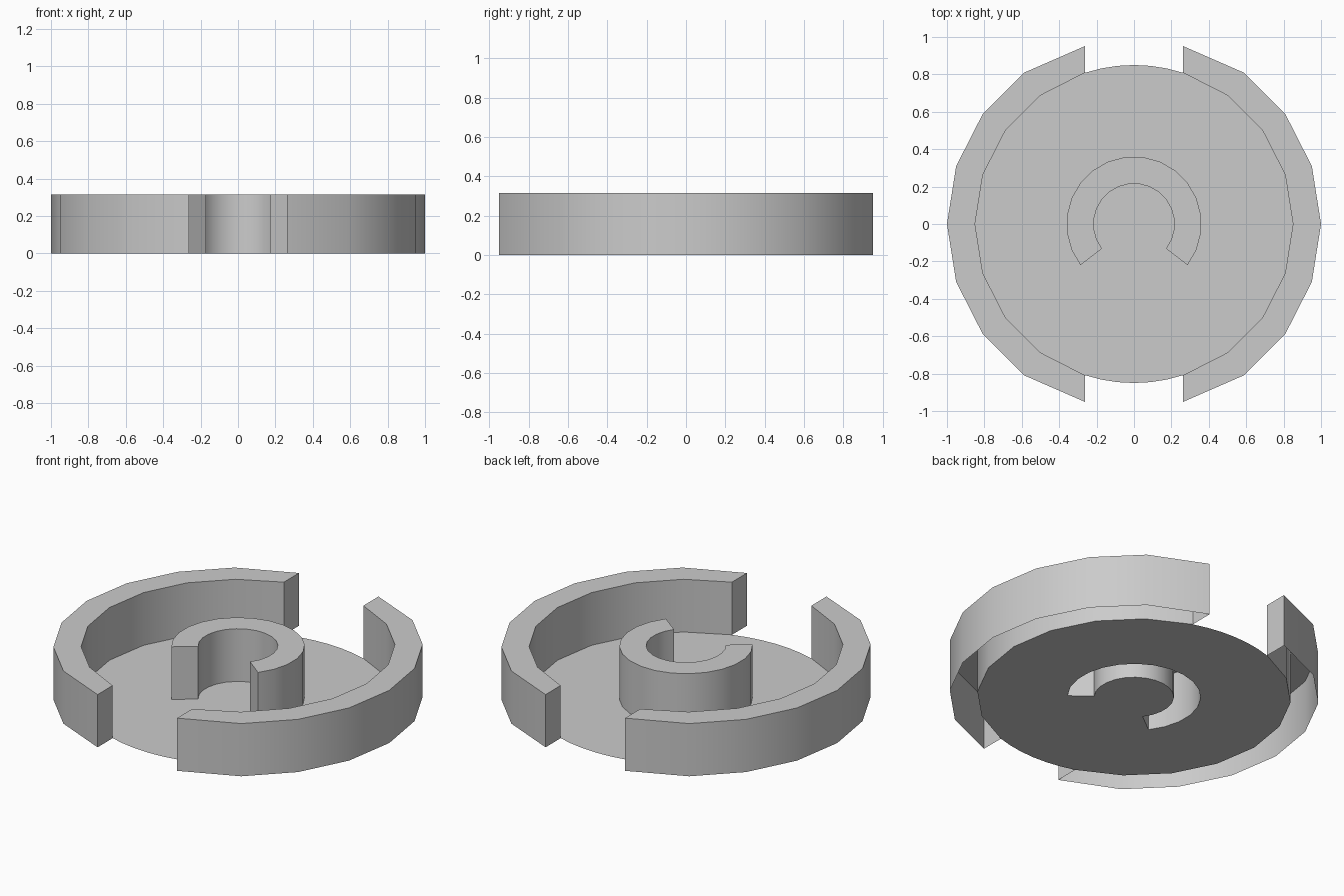
import bpy
import bmesh
from math import radians, cos, sin

if "Cube" in bpy.data.objects:
    bpy.data.objects.remove(bpy.data.objects["Cube"])

HEIGHT = 0.315


def arc(radius, degrees):
    return [(radius * cos(radians(a)), radius * sin(radians(a))) for a in degrees]


def make_object(name, bm):
    mesh = bpy.data.meshes.new(name)
    bm.to_mesh(mesh)
    bm.free()
    obj = bpy.data.objects.new(name, mesh)
    bpy.context.collection.objects.link(obj)
    bpy.ops.object.select_all(action='DESELECT')
    obj.select_set(True)
    bpy.context.view_layer.objects.active = obj
    bpy.ops.object.shade_smooth_by_angle(angle=radians(30))
    return obj


def raised_band(name, outer, inner):
    """Hollow band, open underneath: side walls, end walls and a top strip."""
    loop = outer + inner[::-1]  # counter-clockwise outline
    count, n = len(loop), len(outer)
    bm = bmesh.new()
    low = [bm.verts.new((x, y, 0)) for x, y in loop]
    top = [bm.verts.new((x, y, HEIGHT)) for x, y in loop]
    for i in range(count):
        j = (i + 1) % count
        bm.faces.new((low[i], low[j], top[j], top[i]))
    for i in range(n - 1):
        bm.faces.new((top[i], top[i + 1], top[count - 2 - i], top[count - 1 - i]))
    return make_object(name, bm)


# Two outer rim halves with straight-cut ends
rim_angles = range(-72, 73, 18)
rim_inner = arc(0.85, rim_angles)
rim_outer = arc(1.0, rim_angles)
rim_outer[0] = (rim_inner[0][0], -0.951)
rim_outer[-1] = (rim_inner[-1][0], 0.951)
raised_band("rim_right", rim_outer, rim_inner)
raised_band("rim_left", [(-x, -y) for x, y in rim_outer],
            [(-x, -y) for x, y in rim_inner])

# Central C-shaped collar
collar_angles = [-37.5 + 15 * i for i in range(18)]
collar_outer = arc(0.361, collar_angles)
collar_inner = arc(0.216, collar_angles)
raised_band("centre_collar", collar_outer, collar_inner)

# Thin floor disc, open beneath the collar and finer across the rim gaps
gap = [78, 84, 90, 96, 102]
floor_angles = sorted(list(range(0, 360, 18)) + [a for a in gap if a != 90]
                      + [a + 180 for a in gap if a != 90] + [90, 270])
floor_angles = sorted(set(floor_angles))
bm = bmesh.new()
edges = []
for outline in (arc(0.85, floor_angles), collar_outer + collar_inner[::-1]):
    verts = [bm.verts.new((x, y, 0)) for x, y in outline]
    edges += [bm.edges.new((v, verts[(i + 1) % len(verts)]))
              for i, v in enumerate(verts)]
bmesh.ops.triangle_fill(bm, use_beauty=True, use_dissolve=False,
                        edges=edges, normal=(0, 0, 1))
for face in bm.faces:
    face.normal_update()
    if face.normal.z < 0:
        face.normal_flip()
make_object("floor_disc", bm)
